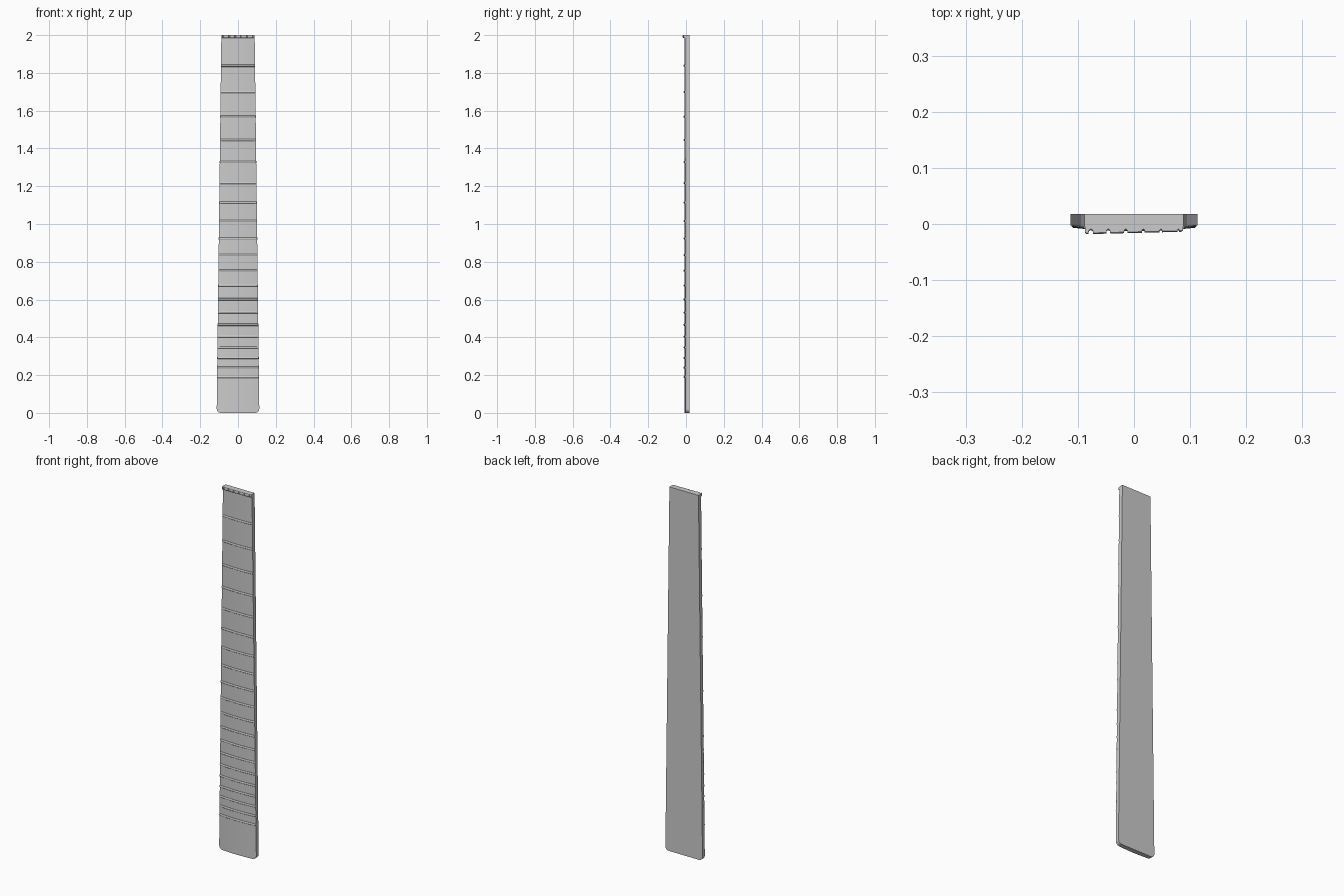
import bpy, bmesh, math

if "Cube" in bpy.data.objects:
    bpy.data.objects.remove(bpy.data.objects["Cube"])

LENGTH = 2.0
BACK_Y, FRONT_Y = 0.018, -0.0088     # flat back, crown of the playing surface
RADIUS = 0.976                       # curvature of the playing surface
NUT_Z, SCALE = 1.985, 2.62           # nut face and string length for fret spacing


def half_width(z):
    return 0.113 + (0.0882 - 0.113) * z / LENGTH


def surface(x):
    return FRONT_Y + RADIUS - math.sqrt(RADIUS ** 2 - x * x)


def loft(name, rings, angle=35):
    """Skin equal-length closed rings and cap both ends."""
    bm = bmesh.new()
    vs = [[bm.verts.new(p) for p in ring] for ring in rings]
    n = len(rings[0])
    for a, b in zip(vs, vs[1:]):
        for i in range(n):
            j = (i + 1) % n
            bm.faces.new((a[i], a[j], b[j], b[i]))
    bm.faces.new(vs[0])
    bm.faces.new(vs[-1])
    bmesh.ops.recalc_face_normals(bm, faces=bm.faces)
    mesh = bpy.data.meshes.new(name)
    bm.to_mesh(mesh)
    bm.free()
    obj = bpy.data.objects.new(name, mesh)
    bpy.context.collection.objects.link(obj)
    bpy.ops.object.select_all(action='DESELECT')
    obj.select_set(True)
    bpy.context.view_layer.objects.active = obj
    bpy.ops.object.shade_smooth_by_angle(angle=math.radians(angle))
    return obj


# Tapered board: curved front, flat back, rounded lower corners
def board_ring(w, z, cols=20):
    xs = [-w + 2 * w * i / cols for i in range(cols + 1)]
    return [(x, surface(x), z) for x in xs] + [(w, BACK_Y, z), (-w, BACK_Y, z)]


corner = 0.022
rings = []
for i in range(9):
    a = math.pi / 2 * i / 8
    z = corner * (1 - math.cos(a))
    rings.append(board_ring(half_width(z) - corner * (1 - math.sin(a)), z))
rings.append(board_ring(half_width(LENGTH), LENGTH))
loft("fingerboard", rings)


# Frets: domed wire following the curve, with rounded ends
def fret(index):
    zc = NUT_Z - SCALE * (1 - 2 ** (-index / 12))
    w = half_width(zc) + 0.0005
    ends = [(w, 0.35), (w - 0.0008, 0.75), (w - 0.0025, 1.0)]
    stations = [(-x, s) for x, s in ends]
    stations += [(x, 1.0) for x in [w * 0.9 * k / 7 for k in range(-7, 8)]]
    stations += ends[::-1]
    rings = []
    for x, s in stations:
        y = surface(x)
        ring = [(x, y + 0.001, zc - 0.0055), (x, y + 0.001, zc + 0.0055)]
        for k in range(9):
            a = math.pi * k / 8
            ring.append((x, y - 0.004 * s * math.sin(a), zc + 0.0055 * math.cos(a)))
        rings.append(ring)
    loft("fret_%02d" % index, rings, 50)


for n in range(1, 21):
    fret(n)


# Nut: rounded saddle, higher on the bass side, with six string slots
slots = [(-0.077 + 0.0312 * i, 0.0040 - 0.0005 * i) for i in range(6)]
NUT_W = 0.0875


def nut_top(x):
    y = -0.0152 + 0.0022 * x / NUT_W
    edge = max(0.0, abs(x) - (NUT_W - 0.004)) / 0.004
    return y - 0.0008 + 0.004 * (1 - math.sqrt(max(0, 1 - edge * edge)))


profile = [(-NUT_W + 0.004 * (1 - math.cos(math.pi / 2 * k / 4)), None) for k in range(5)]
for c, r in slots:
    floor = nut_top(c) + 1.6 * r + 0.0005
    profile.append((c - r, None))
    for k in range(7):
        a = math.pi * k / 6
        profile.append((c - r * 0.98 * math.cos(a), floor - r + r * math.sin(a)))
    profile.append((c + r, None))
profile = [(x, nut_top(x) if y is None else y) for x, y in profile]
profile += [(NUT_W - 0.004 * (1 - math.cos(math.pi / 2 * k / 4)), None) for k in range(4, -1, -1)]
profile = [(x, nut_top(x) if y is None else y) for x, y in profile]
profile.sort(key=lambda p: p[0])

rings = []
for z, drop in [(NUT_Z, 0.003), (NUT_Z + 0.001, 0.0012), (NUT_Z + 0.003, 0.0),
                (LENGTH - 0.003, 0.0), (LENGTH - 0.001, 0.0008), (LENGTH, 0.002)]:
    ring = [(x, y + drop, z) for x, y in profile]
    ring += [(NUT_W, 0.002, z), (-NUT_W, 0.002, z)]
    rings.append(ring)
loft("nut", rings)
